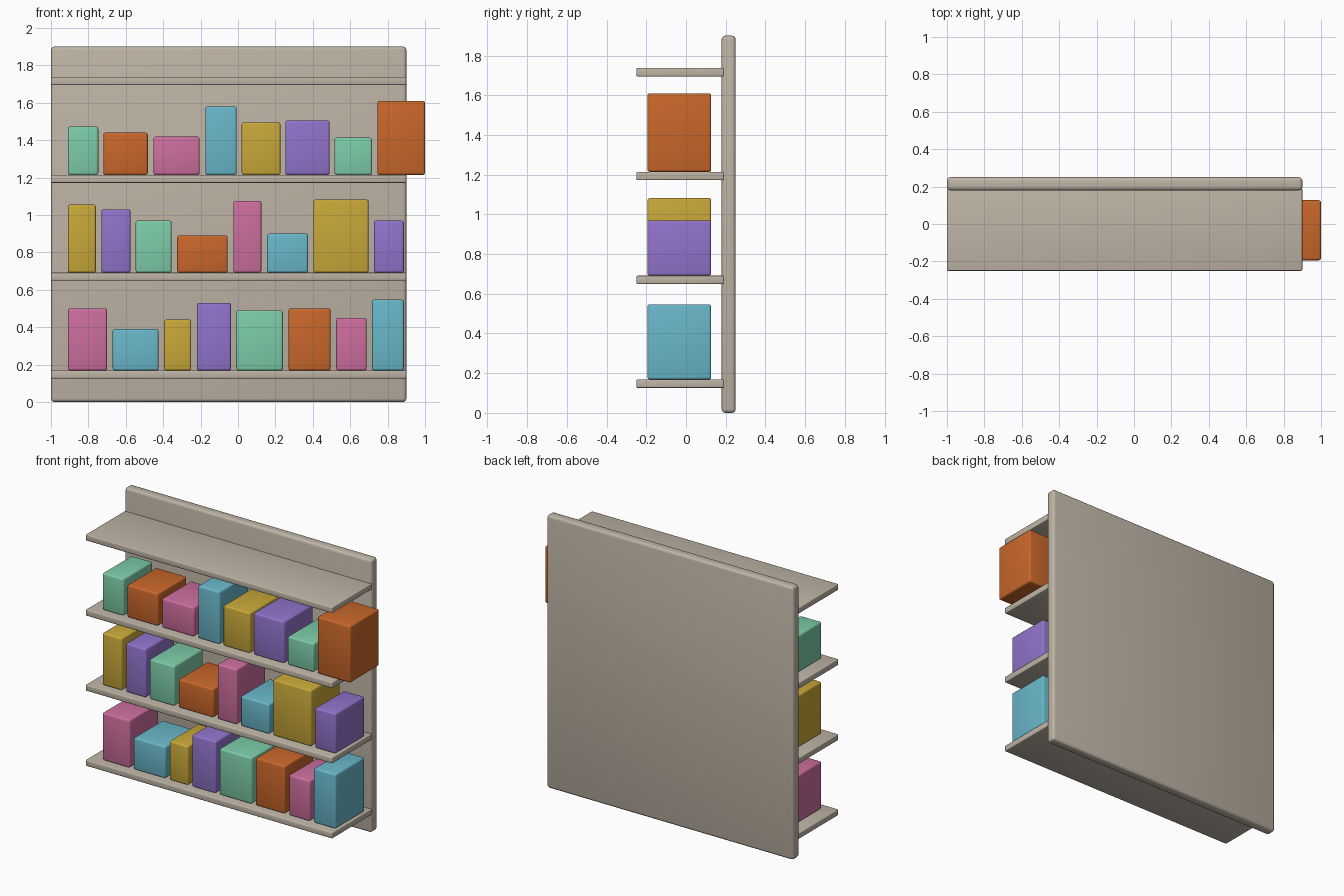
import bpy, bmesh

if "Cube" in bpy.data.objects:
    bpy.data.objects.remove(bpy.data.objects["Cube"])


def linear(c):
    c /= 255
    return c / 12.92 if c <= 0.04045 else ((c + 0.055) / 1.055) ** 2.4


def material(name, rgb):
    m = bpy.data.materials.new(name)
    m.diffuse_color = (*[linear(c) for c in rgb], 1)
    m.use_nodes = True
    m.node_tree.nodes["Principled BSDF"].inputs["Base Color"].default_value = m.diffuse_color
    return m


MATS = {
    "wood": material("taupe wood", (190, 180, 165)),
    "green": material("mint green", (125, 204, 168)),
    "orange": material("burnt orange", (201, 103, 42)),
    "pink": material("rose pink", (205, 110, 158)),
    "blue": material("sky blue", (105, 183, 202)),
    "yellow": material("mustard yellow", (200, 168, 57)),
    "purple": material("soft purple", (146, 115, 203)),
}


def box(name, x0, x1, y0, y1, z0, z1, colour, radius):
    """Rounded box between two corners."""
    bm = bmesh.new()
    bmesh.ops.create_cube(bm, size=1)
    for v in bm.verts:
        v.co = (x1 if v.co.x > 0 else x0,
                y1 if v.co.y > 0 else y0,
                z1 if v.co.z > 0 else z0)
    bmesh.ops.bevel(bm, geom=bm.edges[:], offset=radius, segments=3,
                    profile=0.5, affect='EDGES')
    me = bpy.data.meshes.new(name)
    bm.to_mesh(me)
    bm.free()
    me.materials.append(MATS[colour])
    ob = bpy.data.objects.new(name, me)
    bpy.context.collection.objects.link(ob)
    bpy.context.view_layer.objects.active = ob
    ob.select_set(True)
    bpy.ops.object.shade_smooth_by_angle(angle=0.7)
    ob.select_set(False)


# Back panel
box("back_panel", -1, 0.9, 0.18, 0.25, 0, 1.9, "wood", 0.018)

# Shelves
SHELF_TOPS = [0.168, 0.691, 1.214, 1.737]
for i, top in enumerate(SHELF_TOPS):
    box(f"shelf_{i + 1}", -1, 0.9, -0.25, 0.19, top - 0.042, top, "wood", 0.006)

# Goods on each shelf, bottom row first: colour, left, right, top
ROWS = [
    [("pink", -0.91, -0.70, 0.50), ("blue", -0.67, -0.425, 0.39),
     ("yellow", -0.395, -0.25, 0.44), ("purple", -0.22, -0.037, 0.53),
     ("green", -0.01, 0.24, 0.49), ("orange", 0.27, 0.495, 0.50),
     ("pink", 0.525, 0.688, 0.45), ("blue", 0.717, 0.887, 0.547)],
    [("yellow", -0.91, -0.76, 1.055), ("purple", -0.73, -0.575, 1.03),
     ("green", -0.547, -0.355, 0.97), ("orange", -0.325, -0.055, 0.89),
     ("pink", -0.025, 0.125, 1.075), ("blue", 0.155, 0.375, 0.90),
     ("yellow", 0.403, 0.698, 1.082), ("purple", 0.727, 0.887, 0.97)],
    [("green", -0.91, -0.747, 1.472), ("orange", -0.72, -0.482, 1.44),
     ("pink", -0.452, -0.205, 1.418), ("blue", -0.175, -0.007, 1.58),
     ("yellow", 0.02, 0.227, 1.495), ("purple", 0.253, 0.49, 1.505),
     ("green", 0.516, 0.717, 1.413), ("orange", 0.745, 1.0, 1.61)],
]
for r, row in enumerate(ROWS):
    for i, (colour, x0, x1, top) in enumerate(row):
        box(f"goods_row{r + 1}_{i + 1}", x0, x1, -0.194, 0.127,
            SHELF_TOPS[r], top, colour, 0.012)
